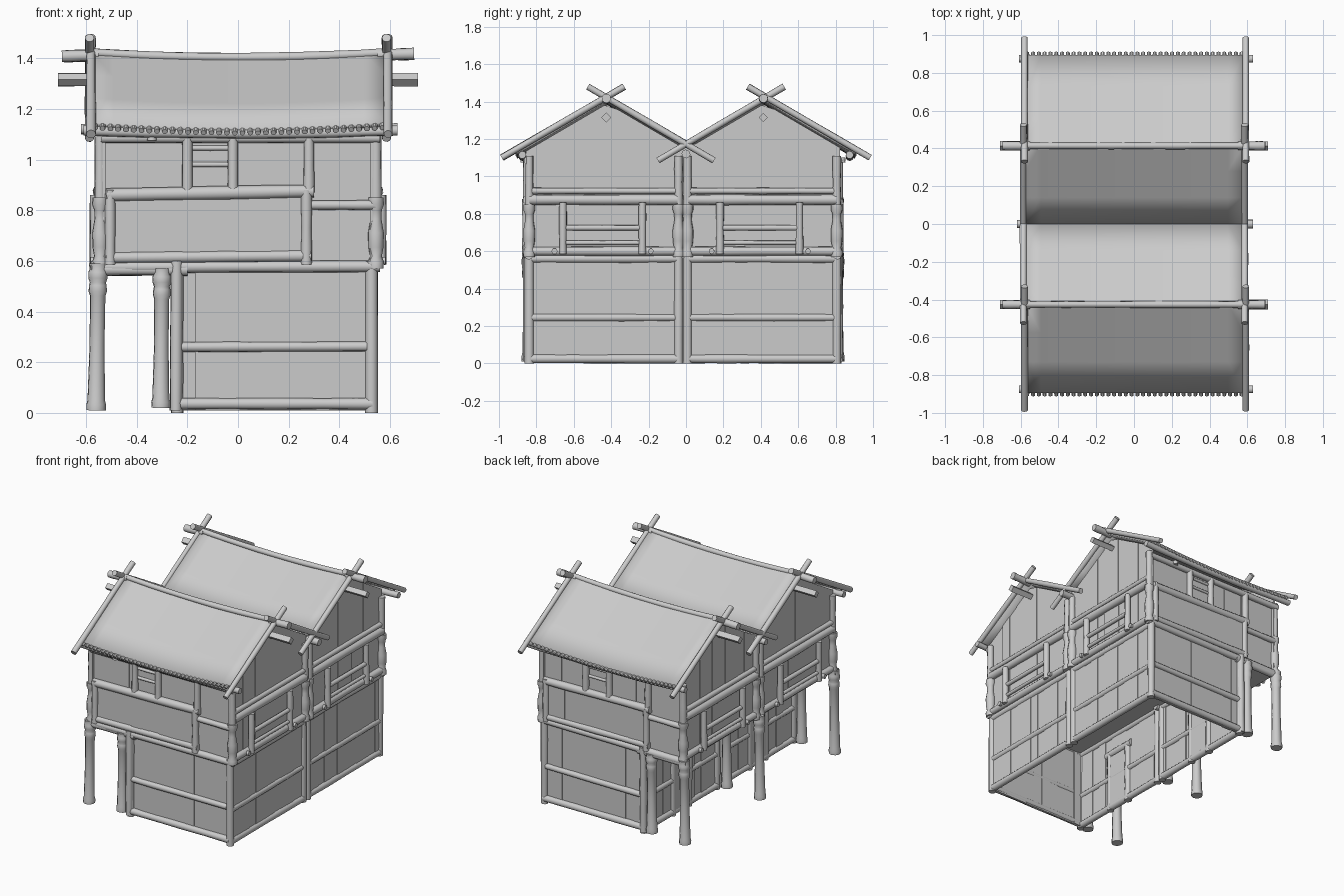
import bpy, bmesh, math, random
from mathutils import Vector

if "Cube" in bpy.data.objects:
    bpy.data.objects.remove(bpy.data.objects["Cube"])

random.seed(4)
PITCH, RIDGE_Y, RIDGE_Z = 0.585, 0.42, 1.415
SHIFT = {"y": 0.0}   # the walls sit slightly forward of the roof


def finish(name, bm):
    bmesh.ops.recalc_face_normals(bm, faces=bm.faces)
    bmesh.ops.translate(bm, verts=bm.verts, vec=(0, SHIFT["y"], 0))
    me = bpy.data.meshes.new(name)
    bm.to_mesh(me)
    bm.free()
    me.polygons.foreach_set("use_smooth", [True] * len(me.polygons))
    me.set_sharp_from_angle(angle=math.radians(40))
    ob = bpy.data.objects.new(name, me)
    bpy.context.collection.objects.link(ob)
    return ob


def log(name, a, b, r, profile=None, sag=0.0, sides=10):
    """Round timber from a to b; profile is a list of (fraction, radius factor)."""
    a, b = Vector(a), Vector(b)
    d = (b - a).normalized()
    u = d.orthogonal().normalized()
    v = d.cross(u)
    if profile is None:
        n = 10 if sag else 4
        profile = [(i / n, random.uniform(0.93, 1.07)) for i in range(n + 1)]
    bm = bmesh.new()
    rings = []
    for t, k in profile:
        c = a.lerp(b, t) - Vector((0, 0, 4 * sag * t * (1 - t)))
        rings.append([bm.verts.new(c + r * k * (math.cos(q) * u + math.sin(q) * v))
                      for q in (2 * math.pi * (i + 0.5) / sides for i in range(sides))])
    for p, q in zip(rings, rings[1:]):
        for i in range(sides):
            j = (i + 1) % sides
            bm.faces.new((p[i], p[j], q[j], q[i]))
    bm.faces.new(rings[0])
    bm.faces.new(rings[-1])
    return finish(name, bm)


def planks(name, axis, pos, u0, u1, z0, top, width=0.07, thick=0.014):
    """Vertical board wall; axis is the wall normal, top a height or function."""
    h = top if callable(top) else (lambda u: top)
    n = max(1, round((u1 - u0) / width))
    bm = bmesh.new()
    for i in range(n):
        e = [u0 + (u1 - u0) * k / n for k in (i, i + 1)]
        j = random.uniform(-0.003, 0.003)
        v = []
        for w in (pos - thick / 2 + j, pos + thick / 2 + j):
            for u, z in ((e[0], z0), (e[1], z0), (e[1], h(e[1])), (e[0], h(e[0]))):
                v.append(bm.verts.new((w, u, z) if axis == 'x' else (u, w, z)))
        bm.faces.new(v[:4])
        bm.faces.new(v[4:])
        for k in range(4):
            m = (k + 1) % 4
            bm.faces.new((v[k], v[m], v[4 + m], v[4 + k]))
    return finish(name, bm)


def box(name, lo, hi):
    bm = bmesh.new()
    bmesh.ops.create_cube(bm, size=1)
    for v in bm.verts:
        v.co = [l + (c + 0.5) * (h - l) for c, l, h in zip(v.co, lo, hi)]
    return finish(name, bm)


def roof_z(y):
    return RIDGE_Z - PITCH * abs(abs(y) - RIDGE_Y)


def sag_at(x):
    return 0.022 * ((x / 0.58) ** 2 - 1) + 0.01


TURNED = [(0, 1.1), (0.04, 1.12), (0.07, 1), (0.45, 0.85), (0.78, 0.88), (0.81, 1.05),
          (0.85, 1.0), (0.87, 0.92), (0.9, 1.1), (0.94, 1.1), (0.96, 0.98), (1, 1.05)]
CARVED = [(0, 1.1), (0.1, 1.15), (0.17, 0.85), (0.3, 1.1), (0.5, 1.15), (0.7, 0.8),
          (0.82, 0.85), (0.9, 1.15), (1, 1.1)]

# Sagging roofs with a scalloped outer eave
for s in (-1, 1):
    ys = [s * y for y in (0, 0.14, 0.28, 0.42, 0.575, 0.73, 0.895)]
    xs = [-0.575 + 1.155 * i / 14 for i in range(15)]
    bm = bmesh.new()
    g = [[bm.verts.new((x, y, roof_z(y) + sag_at(x))) for y in ys] for x in xs]
    for p, q in zip(g, g[1:]):
        for i in range(6):
            bm.faces.new((p[i], q[i], q[i + 1], p[i + 1]))
    roof = finish("roof", bm)
    n = 1 if roof.data.polygons[0].normal.z > 0 else -1
    m = roof.modifiers.new("thickness", 'SOLIDIFY')
    m.thickness, m.offset = 0.022, -n
    for i in range(38):
        x = -0.565 + 1.135 * i / 37
        z = sag_at(x) - 0.014
        log("eave_scallop", (x, s * 0.88, roof_z(0.88) + z), (x, s * 0.907, roof_z(0.907) + z),
            0.012, [(0, 1), (1, 0.9)], sides=8)
    # Ridge pole, stubs, purlin and eave log
    y = s * RIDGE_Y - 0.006
    log("ridge_pole", (-0.6, y, 1.423), (0.6, y, 1.423), 0.018, sag=0.02)
    log("ridge_purlin", (-0.71, y, 1.315), (0.71, y, 1.315), 0.025, sides=4)
    log("eave_log", (-0.61, s * 0.875, 1.115), (0.63, s * 0.875, 1.115), 0.02, sag=0.012)
    for e in (-1, 1):
        log("ridge_stub", (e * 0.55, y, 1.412), (e * 0.695, y, 1.412 + e * 0.005), 0.024)
        # Crossed gable poles
        x = 0.592 if e > 0 else -0.58
        log("outer_gable_pole", (x, s * 0.985, 1.1), (x, s * 0.33, 1.48), 0.018)
        log("inner_gable_pole", (x - 0.006, s * -0.15, 1.085), (x - 0.006, s * 0.525, 1.48), 0.018)
log("valley_log", (-0.62, 0, 1.12), (0.63, 0, 1.12), 0.022)

# Upper floor slab
SHIFT["y"] = -0.016
box("upper_floor", (-0.54, -0.82, 0.565), (0.54, 0.82, 0.59))

# Side walls: upper part on both sides, ground wall on the right and set back on the left
for e in (-1, 1):
    X, P = e * 0.53, e * 0.544
    planks("gable_wall", 'x', X, -0.84, 0.84, 0.57,
           lambda u: roof_z(u + SHIFT["y"]) - 0.025)
    for y in (-0.822, -0.024, 0.024, 0.822):
        log("upper_wall_post", (P, y, 0.83), (P, y, 1.11), 0.022)
        log("carved_post", (P, y, 0.57), (P, y, 0.85), 0.028, CARVED)
    G = 0.527 if e > 0 else -0.24
    planks("ground_side_wall", 'x', G, -0.83, 0.83, 0.01, 0.58)
    for y in (-0.822, -0.024, 0.024, 0.822):
        log("ground_wall_post", (G, y, 0.0), (G, y, 0.6), 0.024)
    for s in (-1, 1):
        for z, r in ((0.6, 0.024), (0.875, 0.028), (0.922, 0.017)):
            log("side_beam", (P, s * 0.03, z), (P, s * 0.82, z), r)
        for z, r in ((0.025, 0.024), (0.245, 0.02), (0.56, 0.022)):
            log("ground_side_beam", (G, s * 0.03, z), (G, s * 0.82, z), r)
        # Window with a railing in front
        c = s * 0.42 - 0.012
        W = sorted((X, e * 0.541))
        box("side_window", (W[0], c - 0.06, 0.62), (W[1], c + 0.09, 0.84))
        for y in (c - 0.21, c + 0.215):
            log("railing_post", (e * 0.565, y, 0.585), (e * 0.565, y, 0.86), 0.02)
        for z, r in ((0.725, 0.015), (0.645, 0.012)):
            log("railing_bar", (e * 0.562, c - 0.21, z), (e * 0.562, c + 0.21, z), r)
        for y in (c - 0.255, c + 0.26):
            log("beam_end", (e * 0.5, y, 0.6), (e * 0.582, y, 0.6), 0.015)
        # Doors under the overhang
        if e < 0:
            y = s * 0.42
            box("door", (-0.26, y - 0.08, 0.02), (-0.222, y + 0.08, 0.4))
            for k in (-0.09, 0.09):
                log("door_jamb", (-0.24, y + k, 0.0), (-0.24, y + k, 0.44), 0.024)
            log("door_lintel", (-0.24, y - 0.13, 0.43), (-0.24, y + 0.13, 0.43), 0.026)

# Turned posts carrying the overhang
for y in (-0.825, 0, 0.825):
    log("overhang_post", (-0.56, y, 0.01), (-0.552, y, 0.59), 0.035, TURNED)
    log("inner_turned_post", (-0.305, y, 0.02), (-0.3, y, 0.57), 0.034, TURNED)
    log("overhang_beam", (-0.55, y, 0.565), (-0.2, y, 0.565), 0.024)

# Front and back walls; the upper storey of the back is the front turned half round
for s in (1, -1):
    def P(x, d, z):
        return (s * x, -s * d, z)

    def F(name, x0, x1, z0, z1, r, d=0.832):
        return log(name, P(x0, d, z0), P(x1, d, z1), r)

    planks("end_wall_upper", 'y', -s * 0.815, -0.54, 0.54, 0.57, 1.11)
    lo, hi = sorted((s * -0.5, s * 0.27))
    planks("balcony_panel", 'y', -s * 0.832, lo, hi, 0.6, 0.86)
    F("top_beam", -0.54, 0.56, 1.085, 1.085, 0.02)
    F("balcony_top_beam", -0.52, 0.3, 0.86, 0.875, 0.026)
    F("balcony_bottom_beam", -0.52, 0.29, 0.612, 0.62, 0.023)
    F("short_beam", 0.29, 0.55, 0.82, 0.82, 0.019)
    for x in (-0.505, 0.27):
        F("balcony_post", x, x, 0.585, 0.88, 0.021, 0.838)
    for x in (-0.2, -0.02, 0.28):
        F("window_post", x, x, 0.87, 1.085, 0.021, 0.834)
    for z in (0.98, 1.045):
        F("window_bar", -0.2, -0.02, z, z, 0.01, 0.825)
    F("rafter_peg", -0.34, -0.34, 1.075, 1.1, 0.018, 0.85)

    # Ground storey, same x on front and back
    def G(name, x0, x1, z0, z1, r, d=0.825):
        return log(name, (x0, -s * d, z0), (x1, -s * d, z1), r)

    planks("end_wall_ground", 'y', -s * 0.815, -0.24, 0.53, 0.01, 0.58)
    G("floor_beam", -0.58, 0.56, 0.575, 0.578, 0.024)
    G("middle_rail", -0.23, 0.51, 0.26, 0.262, 0.02)
    G("sill_beam", -0.23, 0.53, 0.036, 0.036, 0.023)
    G("ground_end_post", -0.245, -0.242, 0.01, 0.6, 0.024, 0.832)
